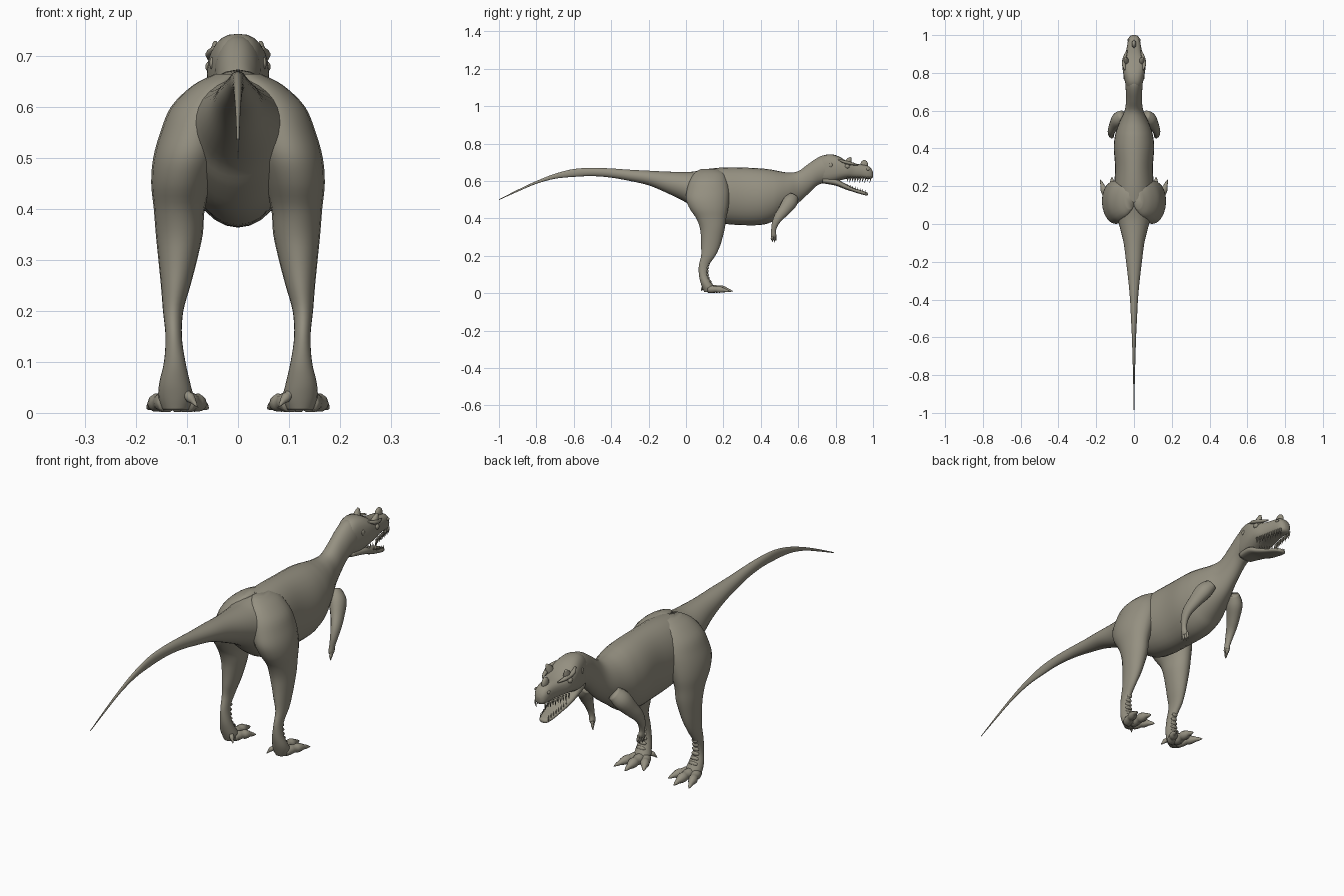
import bpy, bmesh, math
from mathutils import Vector

skin = bpy.data.materials.new("skin")
skin.diffuse_color = (0.30, 0.28, 0.22, 1)


def spline(rows, n):
    """Catmull-Rom through rows of numbers, n steps per span."""
    out = []
    for i in range(len(rows) - 1):
        a, b, c, d = (rows[max(0, min(len(rows) - 1, i + k))] for k in (-1, 0, 1, 2))
        for s in range(n):
            t = s / n
            out.append([0.5 * (2*q + (r-p)*t + (2*p-5*q+4*r-w)*t*t + (3*q-p-3*r+w)*t**3)
                        for p, q, r, w in zip(a, b, c, d)])
    return out + [list(rows[-1])]


def finish(name, bm, mirror):
    bmesh.ops.recalc_face_normals(bm, faces=bm.faces[:])
    me = bpy.data.meshes.new(name)
    for f in bm.faces:
        f.smooth = True
    bm.to_mesh(me)
    bm.free()
    ob = bpy.data.objects.new(name, me)
    bpy.context.collection.objects.link(ob)
    me.materials.append(skin)
    if mirror:
        mod = ob.modifiers.new("mirror", 'MIRROR')
        mod.use_mirror_merge = False
    return ob


def add_loft(bm, rows, plane=None, sides=16, power=2.0, n=4):
    """rows: x, y, z, radius along u, radius along v."""
    rows = spline(rows, n)
    rings = []
    for i, (x, y, z, ru, rv) in enumerate(rows):
        if plane == 'y':
            u, v = Vector((1, 0, 0)), Vector((0, 0, 1))
        elif plane == 'z':
            u, v = Vector((1, 0, 0)), Vector((0, 1, 0))
        else:
            t = Vector(rows[min(i+1, len(rows)-1)][:3]) - Vector(rows[max(i-1, 0)][:3])
            t.normalize()
            u = Vector((1, 0, 0))
            u = (u - t * u.dot(t)).normalized()
            v = t.cross(u)
        ring = []
        for k in range(sides):
            a = 2 * math.pi * k / sides
            c, s = math.cos(a), math.sin(a)
            c = math.copysign(abs(c) ** (2 / power), c)
            s = math.copysign(abs(s) ** (2 / power), s)
            ring.append(bm.verts.new(Vector((x, y, z)) + u*c*max(ru, .0005) + v*s*max(rv, .0005)))
        rings.append(ring)
    for a, b in zip(rings, rings[1:]):
        for k in range(sides):
            j = (k + 1) % sides
            bm.faces.new((a[k], a[j], b[j], b[k]))
    bm.faces.new(rings[0])
    bm.faces.new(rings[-1])


def loft(name, rows, mirror=False, **kw):
    bm = bmesh.new()
    add_loft(bm, rows, **kw)
    return finish(name, bm, mirror)


def slices(rows):
    """y, top, bottom, half width -> loft rows."""
    return [(0, y, (t + b) / 2, w, (t - b) / 2) for y, t, b, w in rows]


def ellipsoid(name, loc, scale, mirror=False):
    bm = bmesh.new()
    bmesh.ops.create_uvsphere(bm, u_segments=16, v_segments=10, radius=1)
    for v in bm.verts:
        v.co = Vector([v.co[i] * scale[i] + loc[i] for i in range(3)])
    return finish(name, bm, mirror)


# tail, trunk and neck as one skin
loft("body", slices([
    (-1, .502, .498, .001), (-.9, .553, .543, .003), (-.8, .600, .585, .005),
    (-.7, .639, .612, .008), (-.6, .664, .622, .011), (-.5, .670, .626, .016),
    (-.4, .667, .618, .021), (-.3, .660, .600, .030), (-.2, .655, .577, .042),
    (-.1, .650, .535, .055), (0, .648, .485, .080), (.05, .652, .440, .095),
    (.12, .665, .392, .105), (.2, .672, .372, .105), (.3, .672, .364, .100),
    (.4, .667, .365, .107), (.46, .660, .382, .102), (.5, .652, .410, .092),
    (.55, .645, .445, .072), (.6, .652, .482, .050), (.65, .688, .528, .042),
    (.7, .722, .575, .043), (.74, .738, .590, .046), (.78, .733, .600, .045)]),
    plane='y', sides=28)

# head
loft("skull", slices([
    (.70, .705, .61, .034), (.74, .737, .59, .045), (.78, .742, .592, .054),
    (.82, .730, .602, .060), (.86, .706, .612, .059), (.90, .693, .613, .046),
    (.94, .688, .614, .037), (.975, .680, .610, .031), (.993, .662, .613, .022),
    (1.0, .645, .622, .010)]), plane='y', sides=24, power=2.6)
loft("lower_jaw", slices([
    (.73, .620, .588, .036), (.80, .612, .575, .050), (.85, .586, .556, .046),
    (.90, .562, .540, .036), (.94, .549, .528, .029), (.965, .540, .522, .019),
    (.972, .534, .525, .008)]), plane='y', sides=20, power=2.6)
ellipsoid("nose_horn", (0, .953, .686), (.012, .021, .026))
loft("brow_horn", [(.040, .858, .685, .016, .022), (.043, .870, .708, .012, .016),
                   (.045, .880, .726, .004, .005)], mirror=True, sides=10)
loft("brow_ridge", [(.046, .815, .715, .004, .004), (.054, .845, .703, .010, .008),
                    (.048, .885, .693, .009, .008), (.036, .92, .686, .003, .003)],
     mirror=True, sides=8)
ellipsoid("eye", (.055, .862, .678), (.009, .013, .011), True)
ellipsoid("ear", (.051, .775, .685), (.005, .009, .012), True)
ellipsoid("nostril", (.030, .972, .662), (.005, .009, .006), True)

# teeth along both jaws
bm = bmesh.new()
for i in range(10):
    y = .865 + i * .0135
    x = .050 - .026 * (i / 9) ** .8
    h = .018 + .006 * (i % 2)
    add_loft(bm, [(x, y, .622, .004, .005), (x, y, .610, .0035, .004),
                  (x - .002, y - .004, .614 - h, .0005, .0005)], sides=6, n=1)
    if i < 8:
        x, z = .037 - .018 * i / 7, .574 - (y - .865) * .36
        add_loft(bm, [(x, y, z - .008, .003, .004), (x, y - .002, z + .014, .0005, .0005)],
                 sides=6, n=1)
finish("teeth", bm, True)

# hind legs
loft("hind_leg", [(x, y, z, a, b) for z, x, y, a, b in [
    (.664, .02, .125, .025, .045), (.642, .044, .125, .044, .080),
    (.60, .065, .120, .066, .103), (.55, .084, .118, .068, .114),
    (.50, .099, .116, .067, .115), (.45, .110, .123, .060, .102),
    (.40, .115, .135, .050, .080), (.35, .115, .141, .046, .067),
    (.30, .118, .138, .038, .058), (.25, .122, .131, .029, .050),
    (.20, .127, .119, .020, .038), (.15, .126, .096, .016, .027),
    (.10, .124, .093, .021, .024), (.06, .124, .106, .030, .029),
    (.03, .122, .120, .034, .033), (.006, .122, .125, .026, .028)]],
    mirror=True, plane='z', sides=20)


def digit(bm, base, tip, r, drop):
    """Padded toe or finger that ends in a tapered claw."""
    a, b = Vector(base), Vector(tip)
    rows = []
    for t, k in [(0, 1), (.2, 1.05), (.36, .86), (.5, .98), (.66, .75), (.74, .55), (.88, .36), (1, .04)]:
        p = a.lerp(b, t)
        p.z += drop * math.sin(math.pi * t)
        rows.append((*p, r * k, r * k))
    add_loft(bm, rows, sides=10, n=2)


# three forward toes and a small rear one
bm = bmesh.new()
digit(bm, (.118, .13, .022), (.116, .250, .010), .021, .006)
digit(bm, (.138, .12, .020), (.178, .235, .008), .019, .006)
digit(bm, (.104, .12, .020), (.058, .205, .008), .019, .006)
digit(bm, (.108, .105, .040), (.080, .080, .012), .010, .004)
finish("toes", bm, True)

# scutes down the front of each shank
for i, y in enumerate([.119, .114, .113, .114, .119, .128]):
    ellipsoid(f"shank_scute_{i + 1}", (.124, y, .155 - i * .019), (.013 + i * .0015, .008, .009), True)

# forelimbs
loft("arm", [(.060, .575, .515, .024, .030), (.084, .555, .485, .034, .040),
             (.106, .522, .440, .026, .032), (.119, .494, .405, .020, .025),
             (.122, .476, .370, .015, .018), (.119, .468, .335, .011, .013),
             (.116, .468, .312, .011, .015), (.115, .470, .300, .007, .011)],
     mirror=True, sides=14)
bm = bmesh.new()
for dx, dy, dz in [(-.008, .012, .006), (-.003, .004, 0), (.003, -.006, .002), (.006, -.012, .008)]:
    digit(bm, (.115 + dx * .5, .470 + dy * .6, .312), (.113 + dx, .468 + dy * 1.1, .272 + dz), .0062, 0)
finish("fingers", bm, True)
